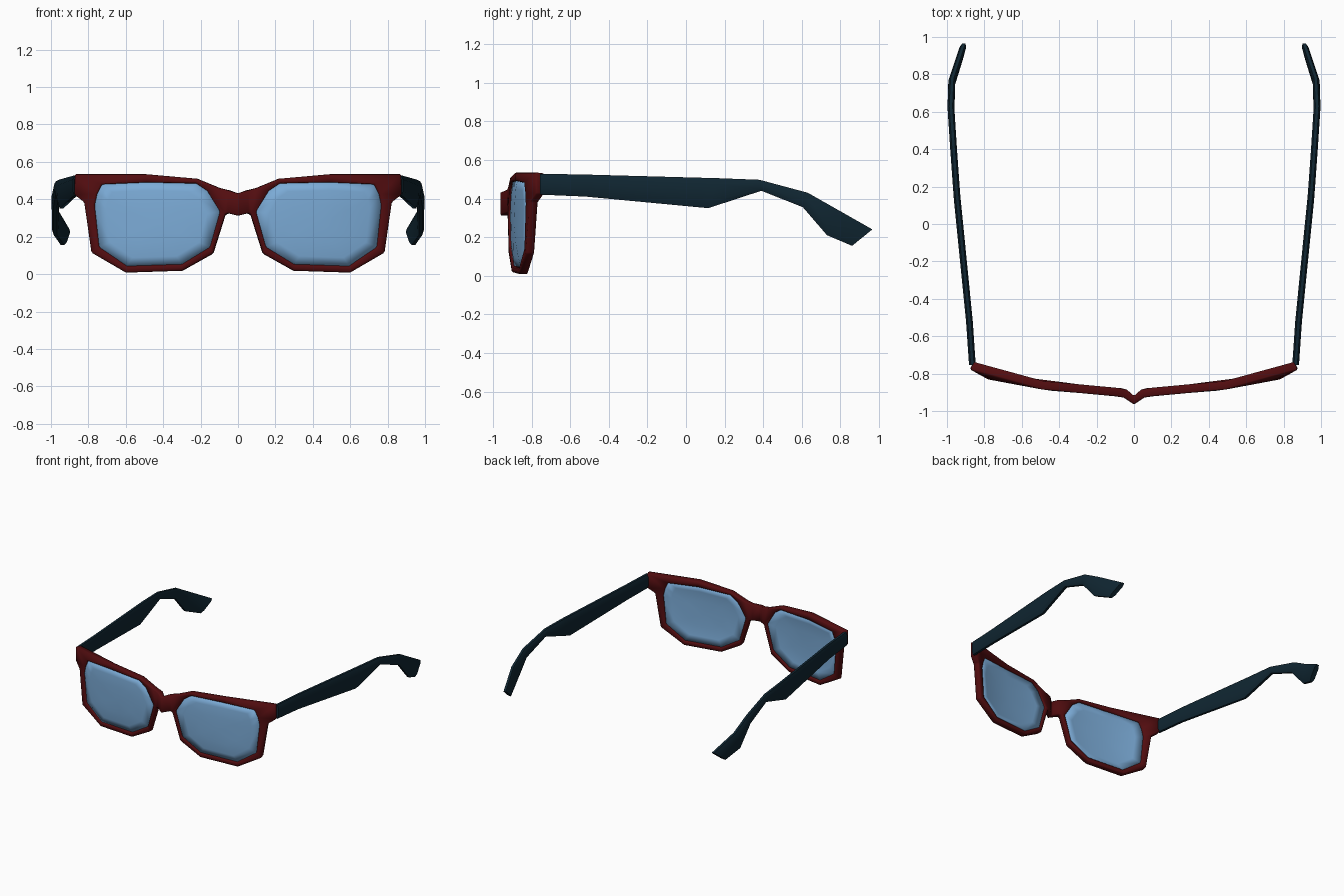
import bpy, bmesh, math
from mathutils import Vector

if "Cube" in bpy.data.objects:
    bpy.data.objects.remove(bpy.data.objects["Cube"])


def material(name, rgb):
    m = bpy.data.materials.new(name)
    m.diffuse_color = (*rgb, 1)
    m.use_nodes = True
    m.node_tree.nodes["Principled BSDF"].inputs["Base Color"].default_value = m.diffuse_color
    return m


RED = material("dark red", (0.085, 0.004, 0.005))
NAVY = material("dark navy", (0.005, 0.019, 0.031))
BLUE = material("lens blue", (0.20, 0.41, 0.68))

# Wrap curve of the front: y for each distance from the middle
WRAP = [(0, -0.965), (0.06, -0.925), (0.49, -0.885), (0.785, -0.83), (0.89, -0.77)]


def wrap_y(x):
    for (x0, y0), (x1, y1) in zip(WRAP, WRAP[1:]):
        if x <= x1:
            return y0 + (y1 - y0) * (x - x0) / (x1 - x0)
    return WRAP[-1][1]


def finish(bm, name, mat, angle, thickness=0, bevel=0):
    """Turn a half mesh into a mirrored, optionally thickened object."""
    mesh = bpy.data.meshes.new(name)
    bm.to_mesh(mesh)
    bm.free()
    ob = bpy.data.objects.new(name, mesh)
    bpy.context.collection.objects.link(ob)
    mesh.materials.append(mat)
    mir = ob.modifiers.new("mirror", 'MIRROR')
    mir.use_clip = True
    mir.merge_threshold = 0.0005
    if thickness:
        sol = ob.modifiers.new("thickness", 'SOLIDIFY')
        sol.thickness = thickness
        sol.offset = -1
    if bevel:
        bev = ob.modifiers.new("bevel", 'BEVEL')
        bev.width = bevel
        bev.segments = 1
        bev.limit_method = 'ANGLE'
        bev.angle_limit = math.radians(40)
    bpy.context.view_layer.objects.active = ob
    ob.select_set(True)
    bpy.ops.object.shade_smooth_by_angle(angle=math.radians(angle))
    ob.select_set(False)
    return ob


def face_forward(bm):
    bm.normal_update()
    for f in bm.faces:
        if f.normal.y > 0:
            f.normal_flip()


# Outer and inner rim outlines (x, z), matched point for point
OUTER = [(0.07, 0.32), (0.10, 0.46), (0.22, 0.51), (0.49, 0.535), (0.875, 0.535),
         (0.877, 0.425), (0.825, 0.385), (0.785, 0.115), (0.60, 0.008),
         (0.30, 0.018), (0.135, 0.11)]
INNER = [(0.097, 0.335), (0.165, 0.445), (0.225, 0.485), (0.49, 0.492), (0.73, 0.482),
         (0.757, 0.43), (0.77, 0.37), (0.745, 0.145), (0.595, 0.043),
         (0.30, 0.053), (0.15, 0.145)]
N = len(OUTER)

# Frame: rim plus half of the bridge
bm = bmesh.new()


def point(x, z, dy=0.0):
    return bm.verts.new((x, wrap_y(x) + dy, z))


outer = [point(*p) for p in OUTER]
inner = [point(*p) for p in INNER]
for i in range(N):
    j = (i + 1) % N
    bm.faces.new((outer[i], outer[j], inner[j], inner[i]))
low, high = outer[0], outer[1]
for x, z0, z1 in [(0.055, 0.325, 0.447), (0, 0.312, 0.432)]:
    a, b = point(x, z0), point(x, z1)
    bm.faces.new((low, high, b, a))
    low, high = a, b
face_forward(bm)
finish(bm, "frame", RED, 30, 0.046, 0.007)

# Lenses: gently domed panes set into the rim
bm = bmesh.new()
CX, CZ = 0.44, 0.27
rings = []
for scale, dy in [(1.012, 0.012), (0.8, 0.004), (0.45, 0.0)]:
    rings.append([point(CX + (x - CX) * scale, CZ + (z - CZ) * scale, dy)
                  for x, z in INNER])
centre = point(CX, CZ, -0.002)
for i in range(N):
    j = (i + 1) % N
    for r0, r1 in zip(rings, rings[1:]):
        bm.faces.new((r0[i], r0[j], r1[j], r1[i]))
    bm.faces.new((rings[-1][i], rings[-1][j], centre))
face_forward(bm)
finish(bm, "lenses", BLUE, 40, 0.022)

# Temples: lofted stations of top (x, y, z) and bottom (x, y, z)
STATIONS = [
    ((0.864, -0.755, 0.528), (0.864, -0.755, 0.42)),
    ((0.880, -0.52, 0.524), (0.880, -0.52, 0.41)),
    ((0.948, 0.17, 0.505), (0.944, 0.115, 0.35)),
    ((0.963, 0.38, 0.497), (0.964, 0.39, 0.44)),
    ((0.979, 0.63, 0.43), (0.978, 0.605, 0.355)),
    ((0.972, 0.78, 0.345), (0.977, 0.73, 0.21)),
    ((0.910, 0.965, 0.24), (0.938, 0.86, 0.155)),
]
# Cross-section: share of the way from top to bottom, sideways offset
SECTION = [(0, 0.009), (0.2, 0.018), (0.8, 0.018), (1, 0.009),
           (1, -0.009), (0.8, -0.018), (0.2, -0.018), (0, -0.009)]
bm = bmesh.new()
loops = []
for top, bottom in STATIONS:
    t, b = Vector(top), Vector(bottom)
    loops.append([bm.verts.new(t.lerp(b, s) + Vector((w, 0, 0))) for s, w in SECTION])
for l0, l1 in zip(loops, loops[1:]):
    for i in range(8):
        j = (i + 1) % 8
        bm.faces.new((l0[i], l0[j], l1[j], l1[i]))
bm.faces.new(loops[0])
bm.faces.new(loops[-1])
bmesh.ops.recalc_face_normals(bm, faces=bm.faces)
finish(bm, "temples", NAVY, 40)
